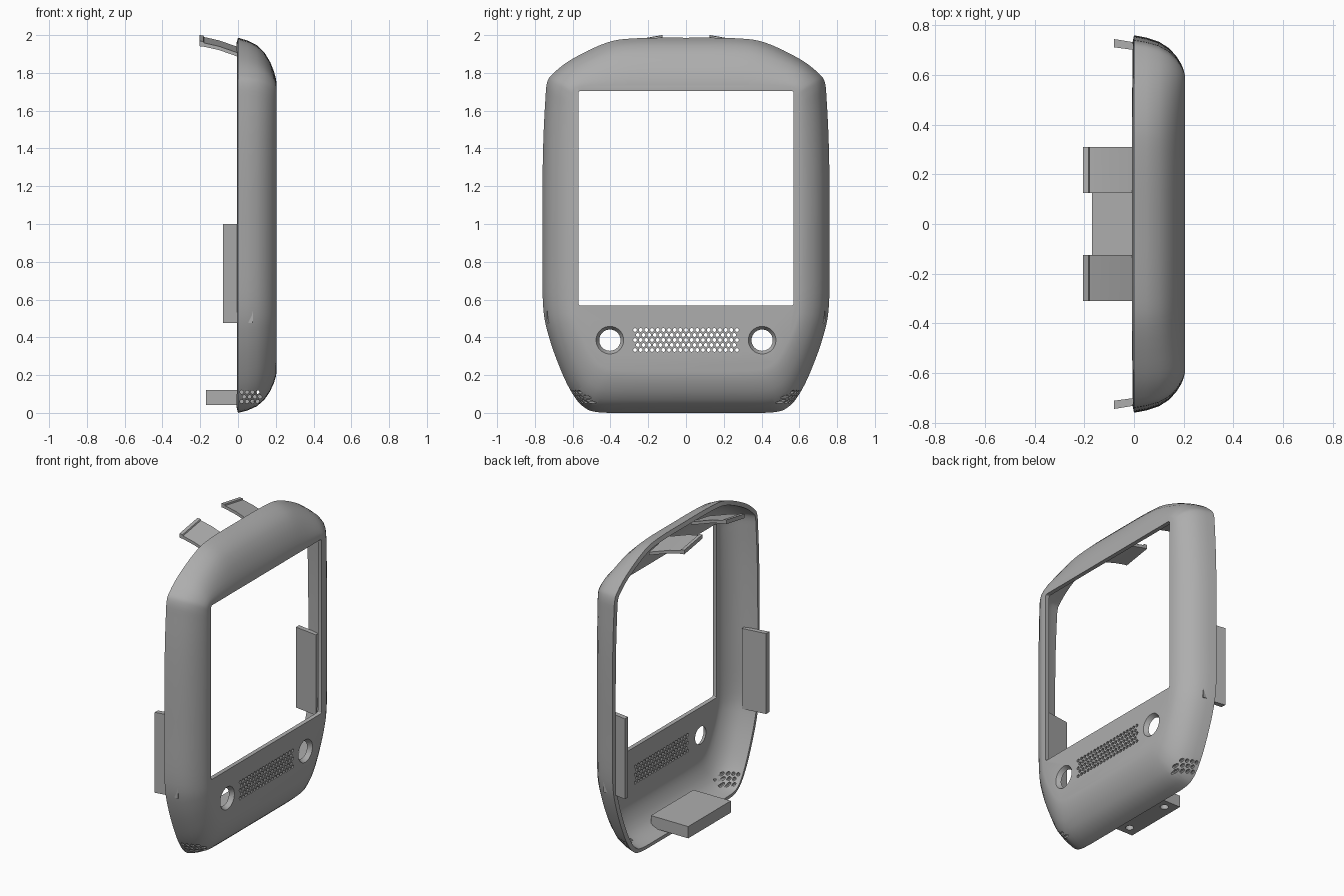
import bpy, bmesh, math
from mathutils import Matrix, Vector

cube = bpy.data.objects.get("Cube")
if cube:
    bpy.data.objects.remove(cube, do_unlink=True)

grey = bpy.data.materials.new("plain grey plastic")
grey.use_nodes = True
grey.diffuse_color = (0.42, 0.42, 0.42, 1)
grey.node_tree.nodes["Principled BSDF"].inputs["Base Color"].default_value = grey.diffuse_color


def make_object(name, bm):
    bmesh.ops.recalc_face_normals(bm, faces=bm.faces)
    mesh = bpy.data.meshes.new(name)
    bm.to_mesh(mesh)
    bm.free()
    mesh.materials.append(grey)
    obj = bpy.data.objects.new(name, mesh)
    bpy.context.collection.objects.link(obj)
    return obj


def activate(obj):
    bpy.ops.object.select_all(action='DESELECT')
    obj.select_set(True)
    bpy.context.view_layer.objects.active = obj


def smooth(obj, angle=30):
    activate(obj)
    bpy.ops.object.shade_smooth_by_angle(angle=math.radians(angle))


def cut(obj, cutter):
    cutter.hide_render = True
    mod = obj.modifiers.new("cut", 'BOOLEAN')
    mod.operation, mod.solver, mod.object = 'DIFFERENCE', 'EXACT', cutter
    activate(obj)
    bpy.ops.object.modifier_apply(modifier=mod.name)
    bpy.data.objects.remove(cutter, do_unlink=True)


def add_cone(bm, center, axis, r1, r2, depth, sides):
    rot = Vector((0, 0, 1)).rotation_difference(Vector(axis)).to_matrix().to_4x4()
    bmesh.ops.create_cone(bm, cap_ends=True, segments=sides, radius1=r1, radius2=r2,
                          depth=depth, matrix=Matrix.Translation(center) @ rot)


def add_box(bm, low, high):
    low, high = Vector(low), Vector(high)
    size = Matrix.Diagonal(high - low).to_4x4()
    return bmesh.ops.create_cube(bm, size=1, matrix=Matrix.Translation((low + high) / 2) @ size)


def prism(name, profile, place, start, end):
    """Sweep a closed profile between two positions along an axis."""
    bm = bmesh.new()
    rings = [[bm.verts.new(place(a, b, s)) for a, b in profile] for s in (start, end)]
    n = len(profile)
    for i in range(n):
        j = (i + 1) % n
        bm.faces.new((rings[0][i], rings[0][j], rings[1][j], rings[1][i]))
    for ring in rings:
        bm.faces.new(ring)
    return make_object(name, bm)


def full_loop(half, steps=4):
    """Smooth a half outline with a spline and mirror it across the middle."""
    pts = [Vector(p) for p in half]
    flip = lambda p: Vector((-p.x, p.y))
    ext = [flip(pts[1])] + pts + [flip(pts[-2])]
    out = []
    for k in range(1, len(ext) - 2):
        a, b, c, d = ext[k - 1:k + 3]
        for s in range(steps):
            t = s / steps
            out.append(b + (c - a) * t / 2 + (a - b * 2.5 + c * 2 - d / 2) * t * t
                       + ((b - c) * 1.5 + (d - a) / 2) * t ** 3)
    return out + [pts[-1]] + [flip(p) for p in reversed(out[1:])]


# Housing shell: rings blend from the back rim to the flat front face
rim = full_loop([(0, 0), (.25, 0), (.46, .003), (.54, .03), (.6, .1), (.66, .22), (.725, .4),
                 (.757, .57), (.76, .9), (.76, 1.2), (.755, 1.45), (.745, 1.65), (.735, 1.75),
                 (.7, 1.8), (.6, 1.875), (.42, 1.96), (.27, 1.983), (0, 1.986)])
face = full_loop([(0, .22), (.2, .22), (.36, .225), (.43, .24), (.48, .28), (.53, .36), (.575, .46),
                  (.595, .57), (.6, .9), (.6, 1.2), (.6, 1.45), (.6, 1.6), (.6, 1.67),
                  (.595, 1.71), (.55, 1.73), (.38, 1.735), (.22, 1.74), (0, 1.74)])
depth_blend = [(0, 0), (.05, .06), (.1, .16), (.14, .32), (.17, .52), (.19, .72), (.2, .87), (.205, 1)]
bm = bmesh.new()
rings = []
for x, t in depth_blend:
    rings.append([bm.verts.new((x, *p.lerp(q, t))) for p, q in zip(rim, face)])
count = len(rim)
for lower, upper in zip(rings, rings[1:]):
    for i in range(count):
        j = (i + 1) % count
        bm.faces.new((lower[i], lower[j], upper[j], upper[i]))
bm.faces.new(rings[-1])
back = bm.faces.new(rings[0])
bmesh.ops.recalc_face_normals(bm, faces=bm.faces)
bmesh.ops.delete(bm, geom=[back], context='FACES_ONLY')
housing = make_object("housing", bm)
wall = housing.modifiers.new("wall", 'SOLIDIFY')
wall.thickness, wall.offset = .028, -1
activate(housing)
bpy.ops.object.modifier_apply(modifier=wall.name)

# Screen opening with slightly rounded corners
bm = bmesh.new()
opening = add_box(bm, (.1, -.57, .568), (.3, .57, 1.705))
corners = [e for e in bm.edges if abs(e.verts[0].co.x - e.verts[1].co.x) > .1]
bmesh.ops.bevel(bm, geom=corners, offset=.012, segments=3, affect='EDGES', profile=.5)
cut(housing, make_object("screen_cutter", bm))

# Round button holes, speaker grille and side vents
bm = bmesh.new()
for side in (-1, 1):
    add_cone(bm, (.19, side * .403, .385), (1, 0, 0), .052, .076, .04, 40)
    for row in range(3):
        for col in range(4):
            x = .02 + col * .028 + (row % 2) * .013
            add_cone(bm, (x, side * .6, .06 + row * .025), (0, 1, 0), .01, .01, .3, 8)
for row in range(5):
    for col in range(19 - row % 2):
        y = (col - 9 + (row % 2) / 2) * .03
        add_cone(bm, (.19, y, .333 + row * .0265), (1, 0, 0), .0105, .0105, .1, 8)
cut(housing, make_object("hole_cutter", bm))
smooth(housing)

# Curved top clips with a hooked end, tilting down towards the outside
clip_profile = [(-.205, 2), (-.183, 1.998), (-.18, 1.99), (-.1, 1.972), (0, 1.937), (.05, 1.92),
                (.05, 1.9), (0, 1.917), (-.1, 1.952), (-.18, 1.97), (-.205, 1.973)]
# Flat side tabs, slanting outwards at the back
tab_profile = [(-.08, .745), (-.08, .712), (.08, .69), (.08, .735), (0, .732)]
for label, side in (("left", 1), ("right", -1)):
    clip = prism("top_clip_" + label, clip_profile,
                 lambda x, z, y: (x, side * y, z - (y - .125) * .17), .125, .31)
    smooth(clip, 25)
    prism("side_tab_" + label, tab_profile,
          lambda x, y, z: (x, side * y, z), .475, 1)

# Bottom latch block with two screw holes underneath
bm = bmesh.new()
add_box(bm, (-.17, -.22, .043), (.1, .22, .12))
latch = make_object("bottom_latch", bm)
bm = bmesh.new()
for side in (-1, 1):
    add_cone(bm, (-.1, side * .16, .05), (0, 0, 1), .025, .025, .08, 20)
cut(latch, make_object("screw_cutter", bm))
smooth(latch)
